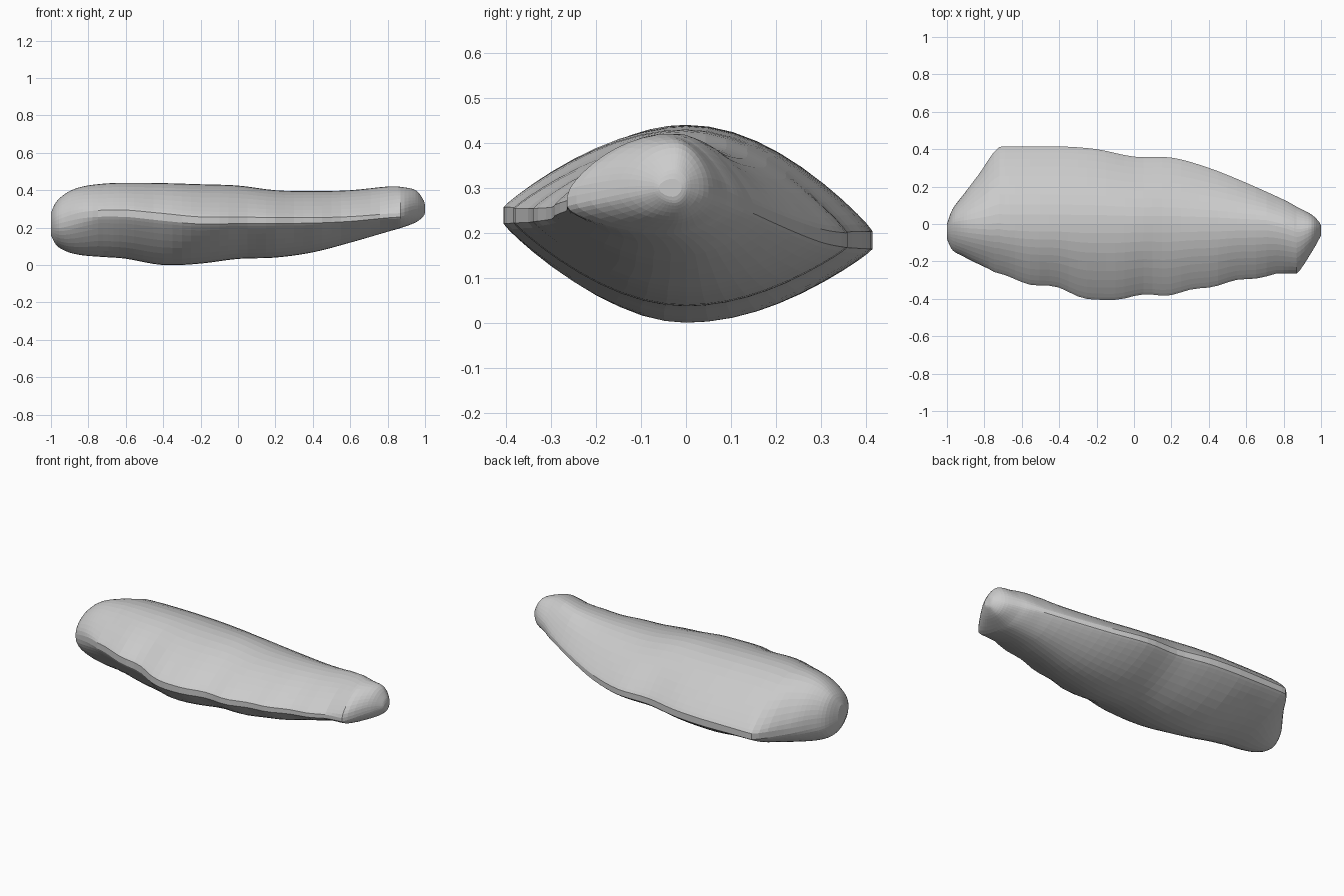
import bpy, bmesh, math

if "Cube" in bpy.data.objects:
    bpy.data.objects.remove(bpy.data.objects["Cube"])

# Stations along the stone: x, y front, y back, z bottom, z top, front edge z, back edge z
STATIONS = [
    (-1.0, -.08, .00, .16, .28, .22, .21),
    (-.97, -.14, .08, .105, .34, .23, .20),
    (-.91, -.175, .16, .07, .39, .25, .19),
    (-.83, -.215, .265, .052, .42, .27, .18),
    (-.72, -.265, .412, .043, .435, .28, .18),
    (-.6, -.31, .415, .034, .44, .28, .18),
    (-.4, -.345, .415, .0, .438, .26, .18),
    (-.2, -.41, .40, .008, .432, .24, .18),
    (.0, -.385, .36, .033, .425, .24, .18),
    (.2, -.375, .355, .04, .40, .24, .18),
    (.4, -.335, .30, .068, .395, .24, .19),
    (.6, -.295, .22, .12, .40, .245, .22),
    (.8, -.265, .13, .178, .42, .26, .26),
    (.87, -.265, .092, .198, .418, .265, .28),
    (.95, -.15, .05, .228, .40, .29, .295),
    (.99, -.08, .01, .26, .35, .30, .305),
    (1.0, -.06, -.01, .28, .32, .30, .30),
]
STEPS = 4
SIDE = [0, .12, .25, .38, .5, .62, .74, .84, .92, .97]


def blend(i, f):
    """Smooth interpolation between stations, without overshoot."""
    last = len(STATIONS) - 1
    rows = [STATIONS[min(max(j, 0), last)] for j in (i - 1, i, i + 1, i + 2)]
    out = []
    for a, b, c, d in zip(*rows):
        v = .5 * (2 * b + (c - a) * f + (2 * a - 5 * b + 4 * c - d) * f * f
                  + (3 * b - a - 3 * c + d) * f ** 3)
        out.append(min(max(v, min(b, c)), max(b, c)))
    return out


def section(x, y0, y1, z0, z1, e0, e1):
    """Lens-shaped ring that turns round near both ends."""
    roundness = min(1, max(0, (abs(x) - .75) / .2))
    yc = min(max(0, y0 + .4 * (y1 - y0)), y0 + .62 * (y1 - y0))
    if -.75 < x < .8:
        y0 += .006 * math.sin(x * 26)

    def height(t):
        lens = max(0, math.cos(t * math.pi / 2)) ** .88
        ball = math.sqrt(max(0, 1 - t * t))
        return lens + (ball - lens) * roundness * .7

    def quarter(y, e, z):
        rim = e + (z - e) * .09
        return [(x, yc + (y - yc) * t, rim + (z - rim) * height(t))
                for t in SIDE + [1]]

    return (quarter(y1, e1, z1) + quarter(y1, e1, z0)[::-1]
            + quarter(y0, e0, z0)[1:] + quarter(y0, e0, z1)[:0:-1])


# Loft the rings and close both ends
bm = bmesh.new()
params = [(i, k / STEPS) for i in range(len(STATIONS) - 1) for k in range(STEPS)]
params.append((len(STATIONS) - 2, 1.0))
rings = [[bm.verts.new(p) for p in section(*blend(i, f))] for i, f in params]
n = len(rings[0])
for a, b in zip(rings, rings[1:]):
    for j in range(n):
        k = (j + 1) % n
        bm.faces.new((a[j], a[k], b[k], b[j]))
bm.faces.new(rings[0])
bm.faces.new(rings[-1])
bmesh.ops.recalc_face_normals(bm, faces=bm.faces)
mesh = bpy.data.meshes.new("flat_stone")
bm.to_mesh(mesh)
bm.free()
stone = bpy.data.objects.new("flat_stone", mesh)
bpy.context.collection.objects.link(stone)
